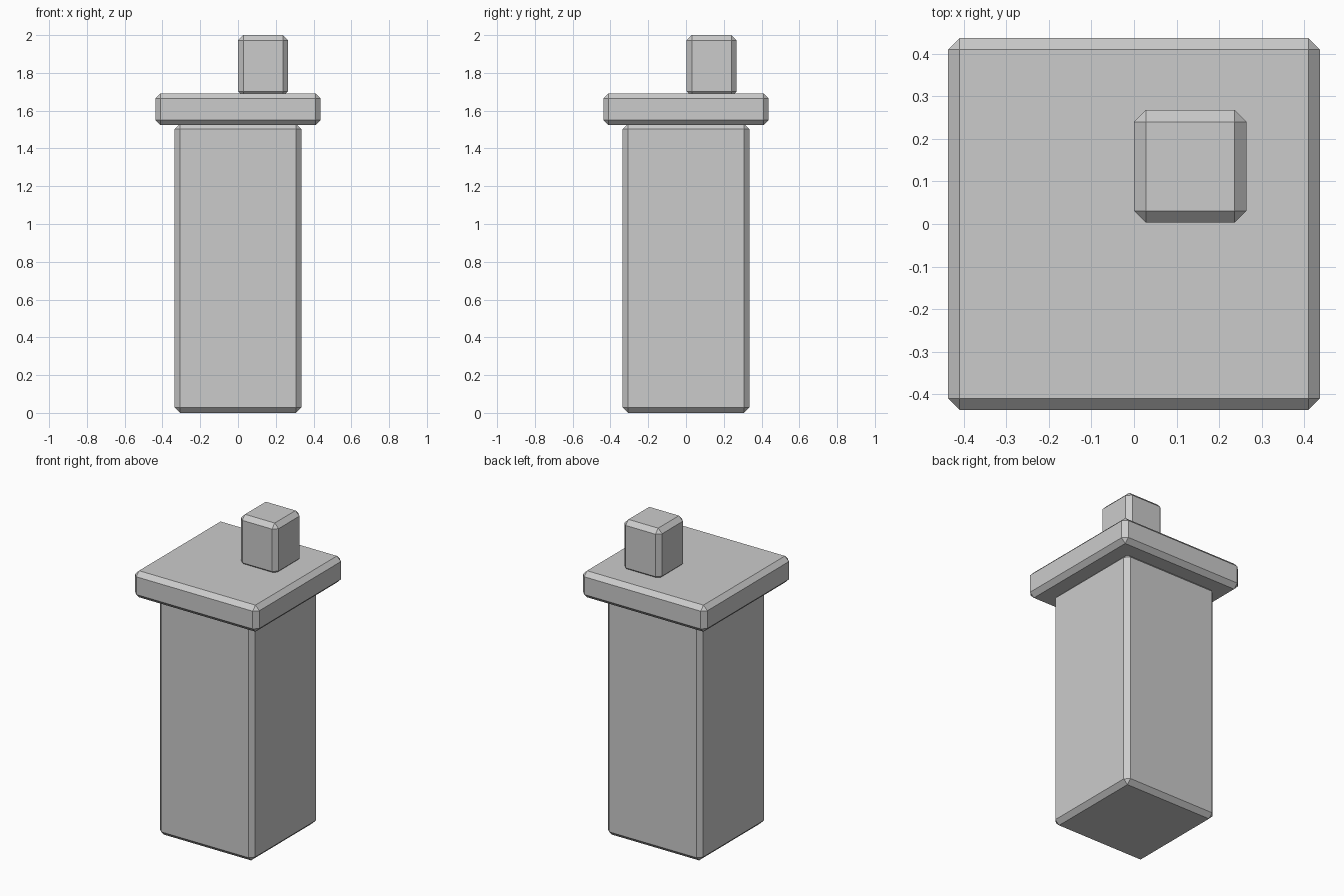
import bpy
import bmesh

if "Cube" in bpy.data.objects:
    bpy.data.objects.remove(bpy.data.objects["Cube"])

BEVEL = 0.028


def chamfered_box(name, lo, hi):
    """Box between two corners with single-segment chamfered edges."""
    bm = bmesh.new()
    bmesh.ops.create_cube(bm, size=1.0)
    for v in bm.verts:
        v.co = [(a + b) / 2 + c * (b - a) for a, b, c in zip(lo, hi, v.co)]
    bmesh.ops.bevel(bm, geom=bm.edges[:], offset=BEVEL, segments=1,
                    profile=0.5, affect='EDGES')
    mesh = bpy.data.meshes.new(name)
    bm.to_mesh(mesh)
    bm.free()
    obj = bpy.data.objects.new(name, mesh)
    bpy.context.collection.objects.link(obj)
    return obj


# Tall square shaft, its top chamfer slightly sunk into the slab
chamfered_box("shaft", (-0.335, -0.335, 0.0), (0.335, 0.335, 1.532))
# Wide flat slab on top
chamfered_box("cap_slab", (-0.438, -0.438, 1.523), (0.438, 0.438, 1.692))
# Small off-centre block, base sunk into the slab
chamfered_box("top_block", (0.0, 0.003, 1.674), (0.265, 0.268, 2.0))
